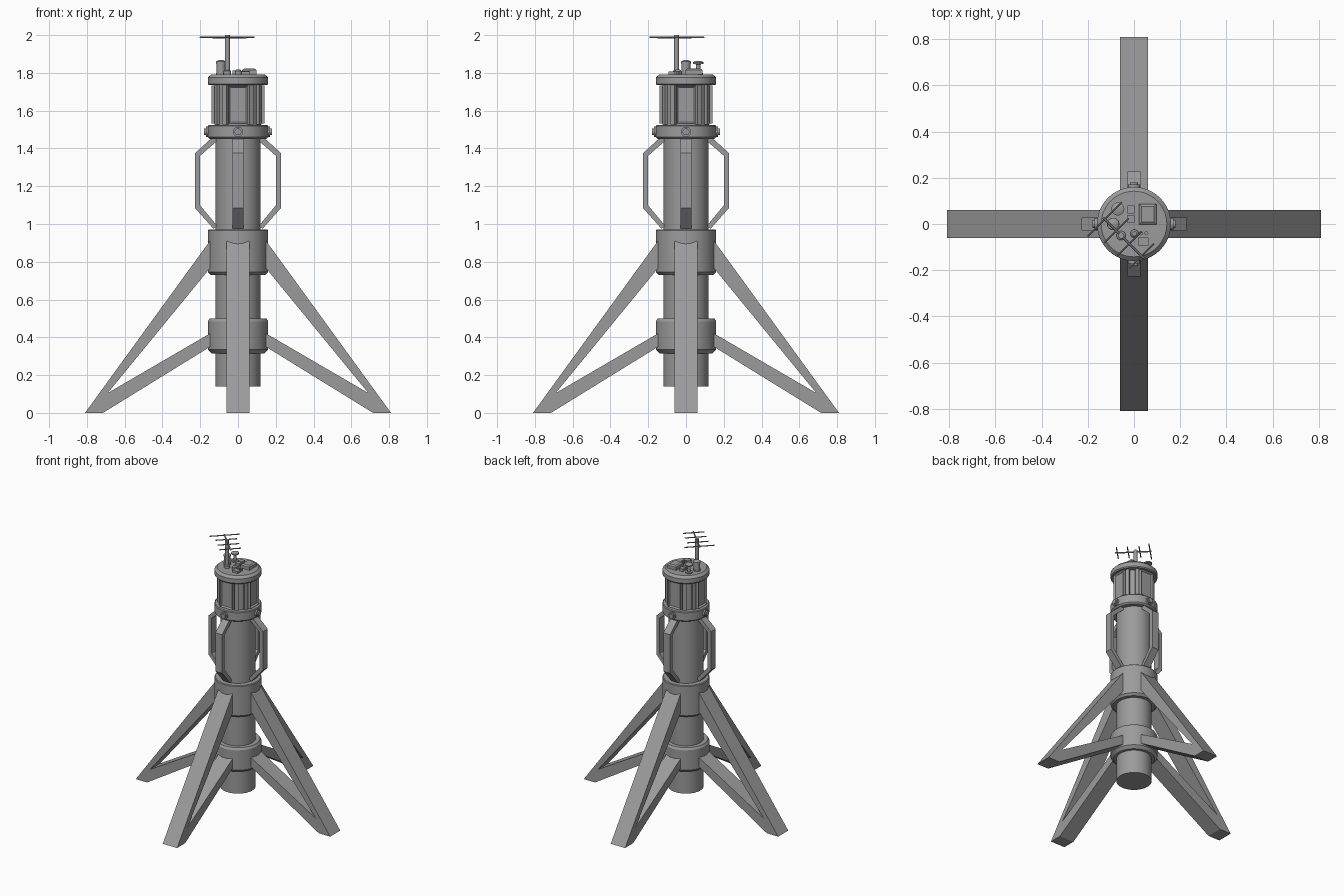
import bpy
import bmesh
from math import pi, cos, sin, radians
from mathutils import Matrix, Vector

if "Cube" in bpy.data.objects:
    bpy.data.objects.remove(bpy.data.objects["Cube"])

GREY = (0.33, 0.33, 0.33, 1)
steel = bpy.data.materials.new("steel grey")
steel.use_nodes = True
steel.diffuse_color = GREY
steel.node_tree.nodes["Principled BSDF"].inputs["Base Color"].default_value = GREY


def finish(name, bm, smooth=False, turn=0):
    """Turn a bmesh into an object, rotated about the tower axis."""
    bmesh.ops.recalc_face_normals(bm, faces=bm.faces)
    bm.transform(Matrix.Rotation(turn, 4, "Z"))
    mesh = bpy.data.meshes.new(name)
    bm.to_mesh(mesh)
    bm.free()
    mesh.materials.append(steel)
    obj = bpy.data.objects.new(name, mesh)
    bpy.context.collection.objects.link(obj)
    if smooth:
        bpy.ops.object.select_all(action="DESELECT")
        obj.select_set(True)
        bpy.context.view_layer.objects.active = obj
        bpy.ops.object.shade_smooth_by_angle(angle=radians(30))
    return obj


def lathe(name, profile, x=0, y=0, sides=48):
    """Closed solid of revolution from (radius, height) pairs, capped."""
    bm = bmesh.new()
    rings = []
    for r, z in profile:
        angles = [2 * pi * i / sides for i in range(sides)]
        rings.append([bm.verts.new((x + r * cos(a), y + r * sin(a), z)) for a in angles])
    for low, high in zip(rings, rings[1:]):
        for i in range(sides):
            j = (i + 1) % sides
            bm.faces.new((low[i], low[j], high[j], high[i]))
    bm.faces.new(rings[0])
    bm.faces.new(rings[-1])
    return finish(name, bm, smooth=True)


def plate(name, outline, width, turn):
    """Extrude a (radius, height) outline sideways and turn it into place."""
    bm = bmesh.new()
    face = bm.faces.new([bm.verts.new((r, -width / 2, z)) for r, z in outline])
    side = bmesh.ops.extrude_face_region(bm, geom=[face])["geom"]
    moved = [v for v in side if isinstance(v, bmesh.types.BMVert)]
    bmesh.ops.translate(bm, verts=moved, vec=(0, width, 0))
    return finish(name, bm, turn=turn)


def box(name, centre, size, turn=0, inset=0, depth=0):
    """Box, optionally with an inset and sunk (or raised) top or outer face."""
    bm = bmesh.new()
    place = Matrix.Translation(centre) @ Matrix.Diagonal((*size, 1))
    bmesh.ops.create_cube(bm, size=1, matrix=place)
    if inset:
        axis = Vector((1, 0, 0)) if turn is not None and size[0] < size[1] < size[2] else Vector((0, 0, 1))
        bm.normal_update()
        outer = max(bm.faces, key=lambda f: f.normal.dot(axis))
        bmesh.ops.inset_region(bm, faces=[outer], thickness=inset)
        bmesh.ops.translate(bm, verts=outer.verts, vec=axis * depth)
    return finish(name, bm, turn=turn)


def rod(name, start, end, radius, sides=12):
    """Round bar between two points."""
    start, end = Vector(start), Vector(end)
    span = end - start
    place = Matrix.Translation((start + end) / 2) @ span.to_track_quat("Z", "Y").to_matrix().to_4x4()
    bm = bmesh.new()
    bmesh.ops.create_cone(bm, cap_ends=True, segments=sides, radius1=radius,
                          radius2=radius, depth=span.length, matrix=place)
    return finish(name, bm, smooth=True)


# Central tube and collars
lathe("main_tube", [(0.12, 0.14), (0.12, 1.46)])
lathe("lower_collar", [(0.12, 0.315), (0.14, 0.315), (0.16, 0.335), (0.16, 0.485), (0.15, 0.5), (0.12, 0.5)])
lathe("upper_collar", [(0.12, 0.73), (0.145, 0.73), (0.16, 0.745), (0.16, 0.965), (0.155, 0.97), (0.12, 0.97)])
lathe("head_collar", [(0.12, 1.45), (0.15, 1.45), (0.16, 1.46), (0.16, 1.52), (0.155, 1.525), (0.12, 1.525)])

# Lantern head and roof
lathe("lantern_core", [(0.122, 1.52), (0.122, 1.74)])
lathe("roof", [(0.12, 1.735), (0.155, 1.735), (0.16, 1.742), (0.16, 1.775), (0.142, 1.792), (0.12, 1.792)])

# Four-way symmetric parts
LEG = [(0.81, 0), (0.12, 0.95), (0.12, 0.80), (0.69, 0.105),
       (0.12, 0.437), (0.12, 0.367), (0.715, 0)]
HANDLE = [(0.11, 1.47), (0.145, 1.45), (0.228, 1.375), (0.228, 1.085), (0.13, 0.975),
          (0.11, 0.99), (0.2, 1.098), (0.2, 1.362), (0.11, 1.44)]
for i, side in enumerate(("left", "back", "right", "front")):
    turn = i * pi / 2
    plate(f"{side}_leg", LEG, 0.12, turn)
    plate(f"{side}_handle", HANDLE, 0.056, turn)
    box(f"{side}_window", (0.127, 0, 1.632), (0.028, 0.1, 0.2), turn, 0.012, -0.012)
    for sign in (-1, 1):
        box(f"{side}_post", (0.126, 0, 1.632), (0.024, 0.026, 0.21), turn + sign * radians(31))
    out = Vector((cos(turn), sin(turn), 0))
    up = Vector((0, 0, 1.488))
    rod(f"{side}_lamp_base", out * 0.14 + up, out * 0.17 + up, 0.027, 24)
    rod(f"{side}_lamp", out * 0.16 + up, out * 0.18 + up, 0.018, 24)

# Roof equipment
lathe("beacon", [(0.027, 1.785), (0.027, 1.80), (0.023, 1.80), (0.023, 1.85), (0.026, 1.85),
                 (0.026, 1.86), (0.012, 1.868)], -0.09, 0.0, 24)
lathe("vent", [(0.024, 1.785), (0.024, 1.80), (0.011, 1.80), (0.011, 1.845), (0.028, 1.848),
               (0.028, 1.856), (0.015, 1.862)], -0.07, 0.065, 24)
box("roof_hatch", (0.06, 0.042, 1.8), (0.075, 0.09, 0.03), 0, 0.015, 0.008)
for y in (0.062, 0.022):
    box("roof_box", (-0.013, y, 1.8), (0.032, 0.034, 0.024))
box("roof_duct", (0.04, -0.075, 1.798), (0.045, 0.035, 0.02))
lathe("roof_dome", [(0.018, 1.785), (0.018, 1.81), (0.01, 1.818)], 0.002, -0.042, 20)
for x in (0.03, 0.053):
    lathe("roof_knob", [(0.009, 1.785), (0.009, 1.81)], x, -0.04, 12)

# Mast with a comb-shaped aerial
mast = Vector((-0.056, -0.05, 0))
along = Vector((1, -1, 0)).normalized()
across = Vector((1, 1, 0)).normalized()
level = mast + Vector((0, 0, 1.988))
lathe("mast", [(0.02, 1.785), (0.02, 1.81), (0.013, 1.815), (0.013, 2.0)], mast.x, mast.y, 16)
rod("aerial_boom", level - along * 0.11, level + along * 0.14, 0.005)
for offset, half in ((-0.1, 0.105), (-0.03, 0.075), (0.05, 0.075), (0.125, 0.075)):
    middle = level + along * offset
    rod("aerial_rod", middle - across * half, middle + across * half, 0.004, 8)
